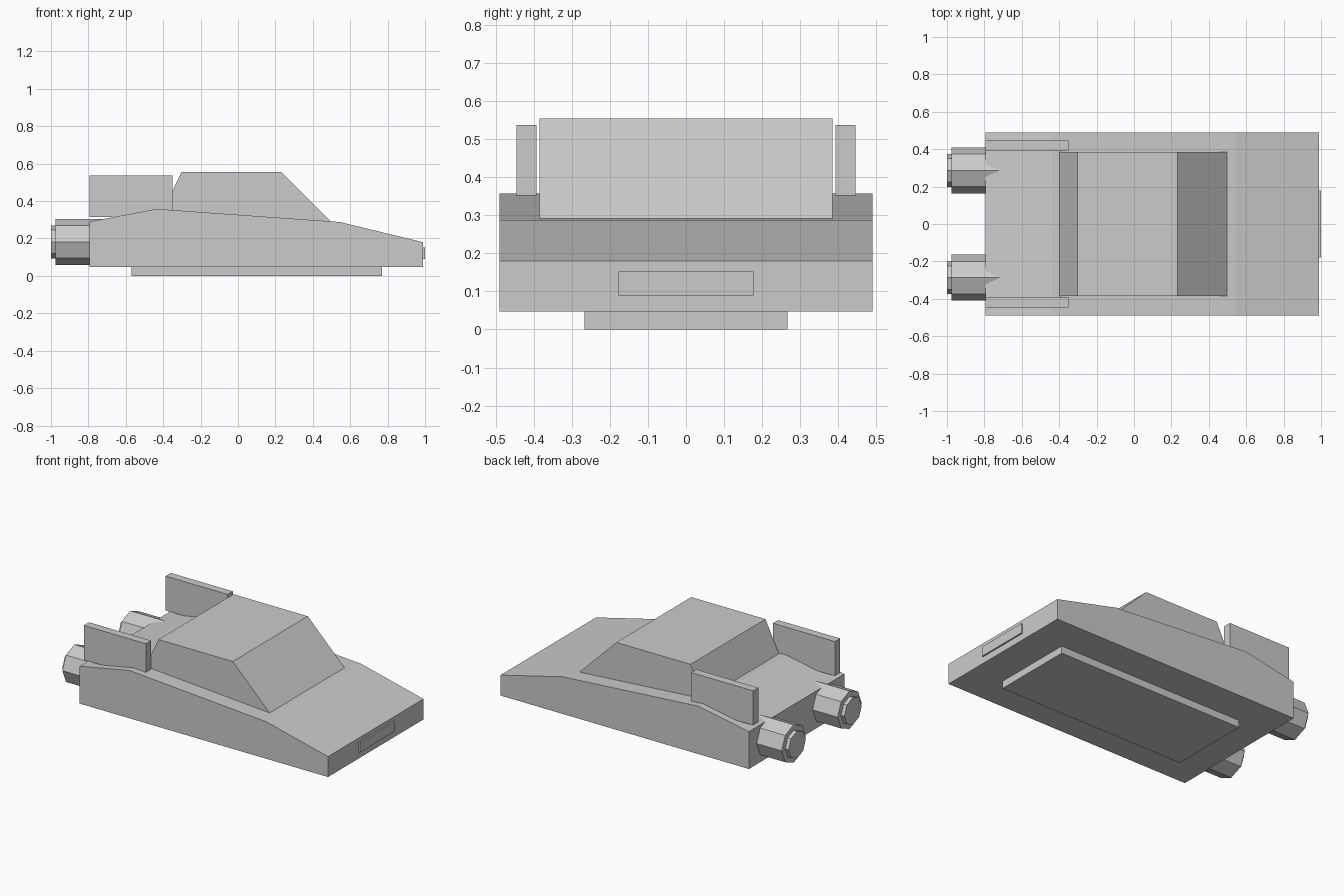
import bpy, math

if "Cube" in bpy.data.objects:
    bpy.data.objects.remove(bpy.data.objects["Cube"])


def make(name, verts, faces):
    me = bpy.data.meshes.new(name)
    me.from_pydata(verts, [], faces)
    me.update()
    ob = bpy.data.objects.new(name, me)
    bpy.context.collection.objects.link(ob)
    return ob


def extrude_profile(name, pts, y0, y1):
    """Extrude an anticlockwise x-z outline from y0 to y1."""
    n = len(pts)
    verts = [(x, y, z) for y in (y0, y1) for x, z in pts]
    faces = [tuple(range(n)), tuple(range(2 * n - 1, n - 1, -1))]
    faces += [(i, i + n, (i + 1) % n + n, (i + 1) % n) for i in range(n)]
    return make(name, verts, faces)


def box(name, x0, x1, y0, y1, z0, z1):
    return extrude_profile(name, [(x0, z0), (x1, z0), (x1, z1), (x0, z1)], y0, y1)


def octagon_tube(name, x0, x1, y, z, r):
    bpy.ops.mesh.primitive_cylinder_add(
        vertices=8, radius=r, depth=x1 - x0,
        location=((x0 + x1) / 2, y, z), rotation=(0, math.pi / 2, 0))
    bpy.context.object.name = name


# Wedge hull
extrude_profile("hull", [(-0.795, 0.047), (0.99, 0.047), (0.99, 0.18), (0.545, 0.288),
                         (-0.435, 0.358), (-0.795, 0.29)], -0.49, 0.49)

# Cabin, sunk slightly into the hull
extrude_profile("cabin", [(-0.43, 0.288), (0.5, 0.288), (0.232, 0.555), (-0.302, 0.555)],
                -0.385, 0.385)

# Belly plate and nose plate
box("belly_plate", -0.57, 0.77, -0.267, 0.267, 0.0, 0.06)
box("nose_plate", 0.97, 1.0, -0.178, 0.178, 0.09, 0.153)

# Fins and engines on both sides
for side, s in (("right", -1), ("left", 1)):
    ya, yb = sorted((s * 0.393, s * 0.446))
    box(side + "_fin", -0.795, -0.35, ya, yb, 0.314, 0.538)
    octagon_tube(side + "_engine", -0.975, -0.62, s * 0.287, 0.182, 0.123)
    octagon_tube(side + "_nozzle", -1.0, -0.96, s * 0.287, 0.182, 0.088)
